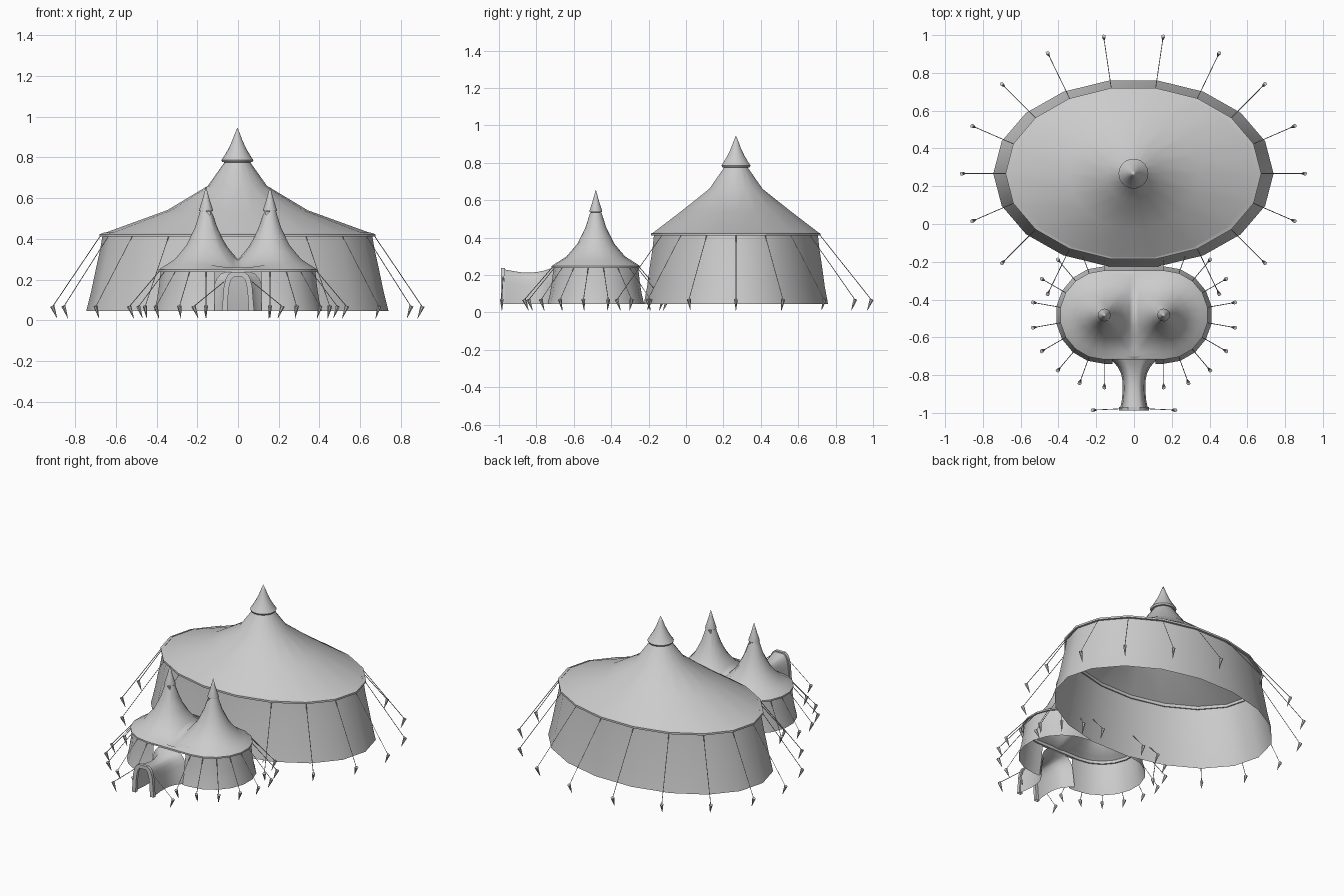
import bpy
import bmesh
from math import sin, cos, radians, hypot
from mathutils import Vector

if "Cube" in bpy.data.objects:
    bpy.data.objects.remove(bpy.data.objects["Cube"])

canvas = bpy.data.materials.new("grey canvas")
canvas.use_nodes = True
GREY = (0.6, 0.6, 0.6, 1)
canvas.diffuse_color = GREY
canvas.node_tree.nodes["Principled BSDF"].inputs["Base Color"].default_value = GREY

GROUND = 0.045


def finish(bm, name, mirror=False, angle=40):
    bmesh.ops.remove_doubles(bm, verts=bm.verts, dist=0.0005)
    bmesh.ops.recalc_face_normals(bm, faces=bm.faces)
    mesh = bpy.data.meshes.new(name)
    bm.to_mesh(mesh)
    bm.free()
    mesh.materials.append(canvas)
    ob = bpy.data.objects.new(name, mesh)
    bpy.context.collection.objects.link(ob)
    bpy.ops.object.select_all(action='DESELECT')
    ob.select_set(True)
    bpy.context.view_layer.objects.active = ob
    bpy.ops.object.shade_smooth_by_angle(angle=radians(angle))
    if mirror:
        mod = ob.modifiers.new("Mirror", 'MIRROR')
        mod.merge_threshold = 0.001
    return ob


def loft(name, rings, closed=True, mirror=False, angle=40):
    """Skin a list of equally long point rings."""
    bm = bmesh.new()
    rows = [[bm.verts.new(p) for p in ring] for ring in rings]
    n = len(rings[0])
    for a, b in zip(rows, rows[1:]):
        for i in range(n if closed else n - 1):
            j = (i + 1) % n
            bm.faces.new((a[i], a[j], b[j], b[i]))
    return finish(bm, name, mirror, angle)


def ellipse(cx, cy, rx, ry, z, n=18):
    return [(cx + rx * cos(radians(360 * i / n)),
             cy + ry * sin(radians(360 * i / n)), z) for i in range(n)]


def rod(bm, a, b, r1, r2, sides):
    a, b = Vector(a), Vector(b)
    d = b - a
    made = bmesh.ops.create_cone(bm, cap_ends=True, segments=sides,
                                 radius1=r1, radius2=r2, depth=d.length)
    turn = d.to_track_quat('Z', 'Y').to_matrix()
    for v in made["verts"]:
        v.co = turn @ v.co + (a + b) / 2


def guy_lines(name, pairs):
    """A thin rope and a pointed stake for each (eave point, ground point)."""
    ropes, stakes = bmesh.new(), bmesh.new()
    for top, foot in pairs:
        top, foot = Vector(top), Vector(foot)
        out = Vector((foot.x - top.x, foot.y - top.y, 0)).normalized()
        head = foot + Vector((0, 0, 0.06))
        rod(ropes, top, head, 0.002, 0.002, 4)
        rod(stakes, foot - out * 0.02, head + out * 0.004, 0.001, 0.011, 6)
    finish(ropes, name + "_ropes")
    finish(stakes, name + "_stakes")


# ---- Large oval tent ----
BX, BY = -0.003, 0.267
loft("large_wall", [ellipse(BX, BY, *r) for r in (
    (0.742, 0.5, GROUND), (0.718, 0.482, 0.14), (0.695, 0.467, 0.25),
    (0.675, 0.453, 0.34), (0.662, 0.445, 0.415))])
loft("large_roof", [ellipse(BX, BY, *r) for r in (
    (0.67, 0.455, 0.422), (0.345, 0.298, 0.54),
    (0.145, 0.145, 0.66), (0.06, 0.06, 0.78))])
loft("large_eave", [ellipse(BX, BY, *r) for r in (
    (0.655, 0.438, 0.41), (0.677, 0.46, 0.41), (0.677, 0.46, 0.422),
    (0.655, 0.438, 0.43), (0.655, 0.438, 0.41))], angle=25)
loft("large_finial", [ellipse(BX, BY, r, r, z) for r, z in (
    (0.055, 0.775), (0.074, 0.776), (0.079, 0.786), (0.07, 0.798), (0.045, 0.84),
    (0.026, 0.88), (0.013, 0.915), (0.0, 0.945))])
pairs = []
for k in range(18):
    c, s = cos(radians(20 * k)), sin(radians(20 * k))
    if s > -0.95:
        pairs.append(((BX + 0.674 * c, BY + 0.457 * s, 0.412),
                      (BX + 0.905 * c, BY + 0.733 * s, 0.01)))
guy_lines("large", pairs)

# ---- Small twin-peaked tent, built as one half and mirrored ----
SX, SY = 0.157, -0.482
ARC = range(-90, 91, 20)


def half_outline(r, z, inner=0.0, front=0.0):
    pts = [(SX + r * cos(radians(a)), SY + r * sin(radians(a)), z) for a in ARC]
    return [(front, SY - r, z)] + pts + [(inner, SY + r, z)]


def roof_height(d):
    """Sagging canvas height at a distance from the pole."""
    steps = ((0.0, 0.57), (0.03, 0.535), (0.055, 0.455), (0.098, 0.368),
             (0.155, 0.3), (0.23, 0.252))
    for (d0, z0), (d1, z1) in zip(steps, steps[1:]):
        if d <= d1:
            return z0 + (z1 - z0) * (d - d0) / (d1 - d0)
    return steps[-1][1]


loft("small_wall", [half_outline(r, z, front=0.115) for r, z in (
    (0.258, GROUND), (0.245, 0.1), (0.234, 0.17), (0.226, 0.243))],
    closed=False, mirror=True)
loft("small_eave", [half_outline(r, z) for r, z in (
    (0.218, 0.238), (0.236, 0.238), (0.236, 0.248), (0.22, 0.258), (0.218, 0.238))],
    closed=False, mirror=True, angle=25)

edge = half_outline(0.23, 0)
edge += [(0, SY + 0.23 * t, 0) for t in (0.75, 0.5, 0.25, 0, -0.25, -0.5, -0.75)]
rings = []
for f in (1, 0.85, 0.68, 0.55, 0.43, 0.33, 0.24, 0.13):
    ring = []
    for x, y, _ in edge:
        dx, dy = (x - SX) * f, (y - SY) * f
        ring.append((SX + dx, SY + dy, roof_height(hypot(dx, dy))))
    rings.append(ring)
loft("small_roof", rings, mirror=True)
loft("small_finial", [ellipse(SX, SY, r, r, z, 12) for r, z in (
    (0.024, 0.535), (0.034, 0.537), (0.033, 0.545), (0.02, 0.585),
    (0.01, 0.62), (0.0, 0.657))], mirror=True)

pairs = []
for side in (1, -1):
    for a in ARC:
        c, s = cos(radians(a)), sin(radians(a))
        pairs.append(((side * (SX + 0.234 * c), SY + 0.234 * s, 0.24),
                      (side * (SX + 0.38 * c), SY + 0.38 * s, 0.01)))

# ---- Entrance passage ----
def arch(y, w, h):
    half = [(w, GROUND), (w * 0.88, h - 0.07), (w * 0.77, h - 0.035),
            (w * 0.62, h - 0.012), (w * 0.4, h)]
    return [(x, y, z) for x, z in half] + [(-x, y, z) for x, z in reversed(half)]


loft("passage", [arch(*s) for s in (
    (-0.975, 0.073, 0.23), (-0.93, 0.064, 0.222), (-0.88, 0.06, 0.214),
    (-0.83, 0.061, 0.212), (-0.79, 0.069, 0.217), (-0.76, 0.084, 0.223),
    (-0.735, 0.105, 0.231), (-0.71, 0.135, 0.24))], closed=False, angle=50)
outer, inner = (0.079, 0.236), (0.053, 0.213)
loft("passage_frame", [arch(y, *s) for y, s in (
    (-0.988, inner), (-0.988, outer), (-0.968, outer), (-0.968, inner),
    (-0.988, inner))], closed=False, angle=30)
for side in (1, -1):
    pairs.append(((side * 0.068, -0.978, 0.19), (side * 0.215, -0.985, 0.01)))
guy_lines("small", pairs)
